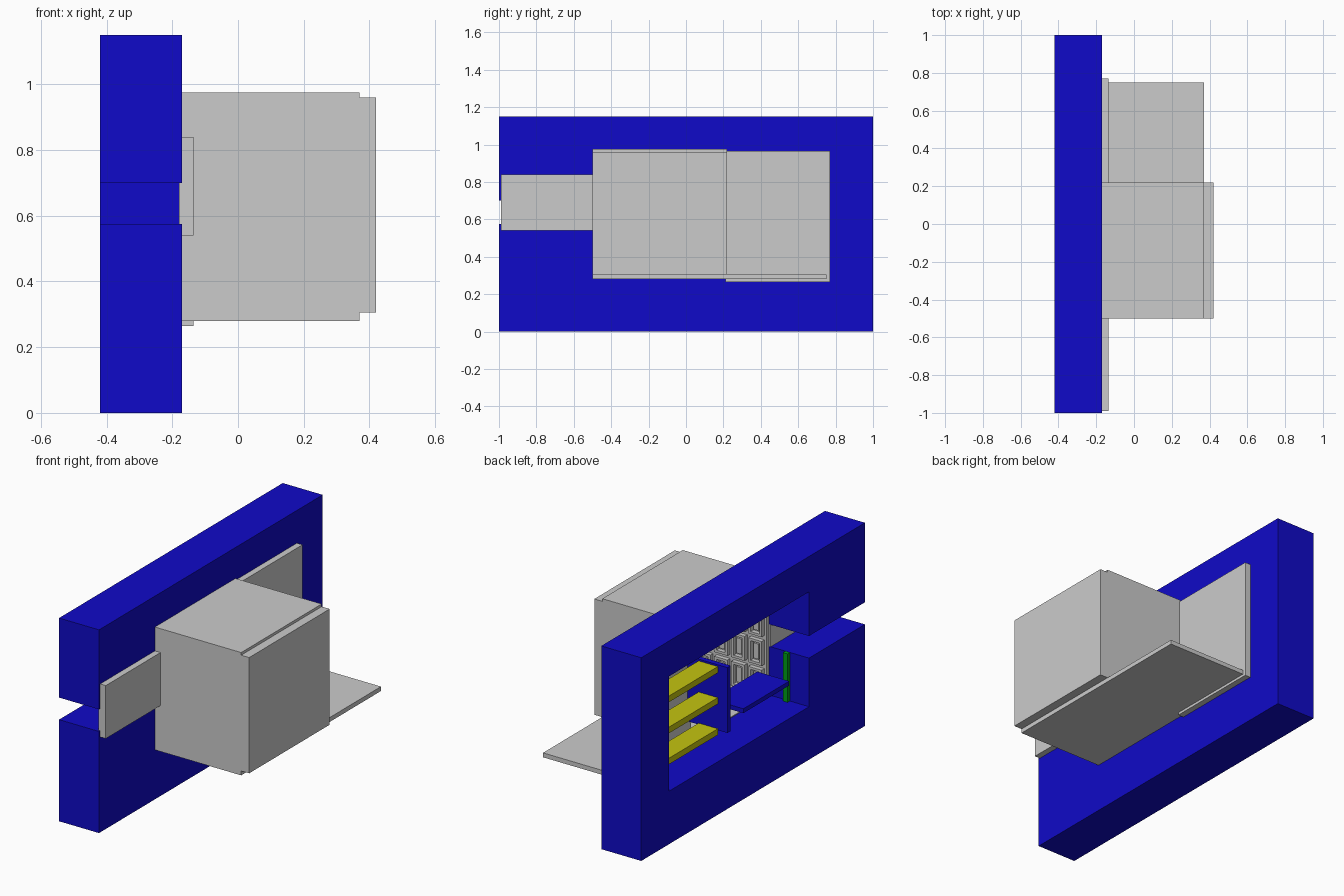
import bpy, bmesh

if "Cube" in bpy.data.objects:
    bpy.data.objects.remove(bpy.data.objects["Cube"])


def material(name, rgb):
    m = bpy.data.materials.new(name)
    m.diffuse_color = (*rgb, 1)
    m.use_nodes = True
    m.node_tree.nodes["Principled BSDF"].inputs["Base Color"].default_value = m.diffuse_color
    return m


BLUE = material("blue", (0.005, 0.003, 0.58))
YELLOW = material("yellow", (0.55, 0.55, 0.005))
GREEN = material("green", (0.0, 0.35, 0.01))


def finish(name, bm, mat=None):
    bmesh.ops.recalc_face_normals(bm, faces=bm.faces)
    me = bpy.data.meshes.new(name)
    bm.to_mesh(me)
    bm.free()
    ob = bpy.data.objects.new(name, me)
    bpy.context.collection.objects.link(ob)
    if mat:
        me.materials.append(mat)
    return ob


def add_box(bm, x, y, z):
    vs = bmesh.ops.create_cube(bm, size=1)["verts"]
    for v in vs:
        v.co = [r[0] + (c + 0.5) * (r[1] - r[0]) for c, r in zip(v.co, (x, y, z))]


def box(name, x, y, z, mat=None):
    bm = bmesh.new()
    add_box(bm, x, y, z)
    return finish(name, bm, mat)


# Thick wall ring: C-shaped outline in the yz plane, open at the doorway
outline = [(-1, 0), (1, 0), (1, 1.15), (-1, 1.15), (-1, 0.70), (-0.5, 0.70),
           (-0.5, 0.95), (0.75, 0.95), (0.75, 0.30), (-0.5, 0.30),
           (-0.5, 0.575), (-1, 0.575)]
bm = bmesh.new()
face = bm.faces.new([bm.verts.new((-0.42, y, z)) for y, z in outline])
ext = bmesh.ops.extrude_face_region(bm, geom=[face], use_keep_orig=True)["geom"]
bmesh.ops.translate(bm, vec=(0.25, 0, 0),
                    verts=[g for g in ext if isinstance(g, bmesh.types.BMVert)])
finish("outer_wall", bm, BLUE)

# Inner partitions
box("partition", (-0.42, -0.17), (0.20, 0.23), (0.43, 0.80), BLUE)
box("inner_slab", (-0.38, -0.18), (-0.38, 0.03), (0.455, 0.48), BLUE)

# Three yellow shelves
for i in range(3):
    top = 0.79 - 0.176 * i
    box(f"shelf_{i + 1}", (-0.36, -0.24), (0.23, 0.75), (top - 0.035, top), YELLOW)

# Green strip beside the doorway
box("door_strip", (-0.30, -0.27), (-0.505, -0.48), (0.30, 0.574), GREEN)

# Flat panels behind the doorway and the shelf side
box("doorway_panel", (-0.18, -0.135), (-0.99, -0.5), (0.54, 0.84))
box("shelf_panel", (-0.172, -0.135), (0.21, 0.77), (0.265, 0.965))

# Recessed box made of plates
box("box_bottom", (-0.17, 0.37), (-0.5, 0.75), (0.28, 0.305))
box("box_top", (-0.17, 0.37), (-0.5, 0.22), (0.955, 0.975))
box("box_back", (0.365, 0.42), (-0.5, 0.22), (0.305, 0.96))
box("box_side_near", (-0.17, 0.37), (-0.5, -0.475), (0.303, 0.96))
box("box_side_far", (-0.17, 0.37), (0.20, 0.22), (0.303, 0.96))

# Relief of raised block frames on the near side's inner face
bm = bmesh.new()
cols, rows = 5, 4
cw, ch = 0.535 / cols, 0.65 / rows
for i in range(cols):
    for j in range(rows):
        x0, z0 = -0.17 + i * cw + 0.012, 0.305 + j * ch + 0.012
        x1, z1 = x0 + cw - 0.024, z0 + ch - 0.024
        y, t = (-0.476, -0.45), 0.014
        add_box(bm, (x0, x0 + t), y, (z0, z1))
        add_box(bm, (x1 - t, x1), y, (z0, z1))
        add_box(bm, (x0 + t, x1 - t), y, (z0, z0 + t))
        add_box(bm, (x0 + t, x1 - t), y, (z1 - t, z1))
        add_box(bm, (x0 + 0.026, x1 - 0.026), (-0.476, -0.46), (z0 + 0.026, z1 - 0.026))
finish("relief_blocks", bm)
